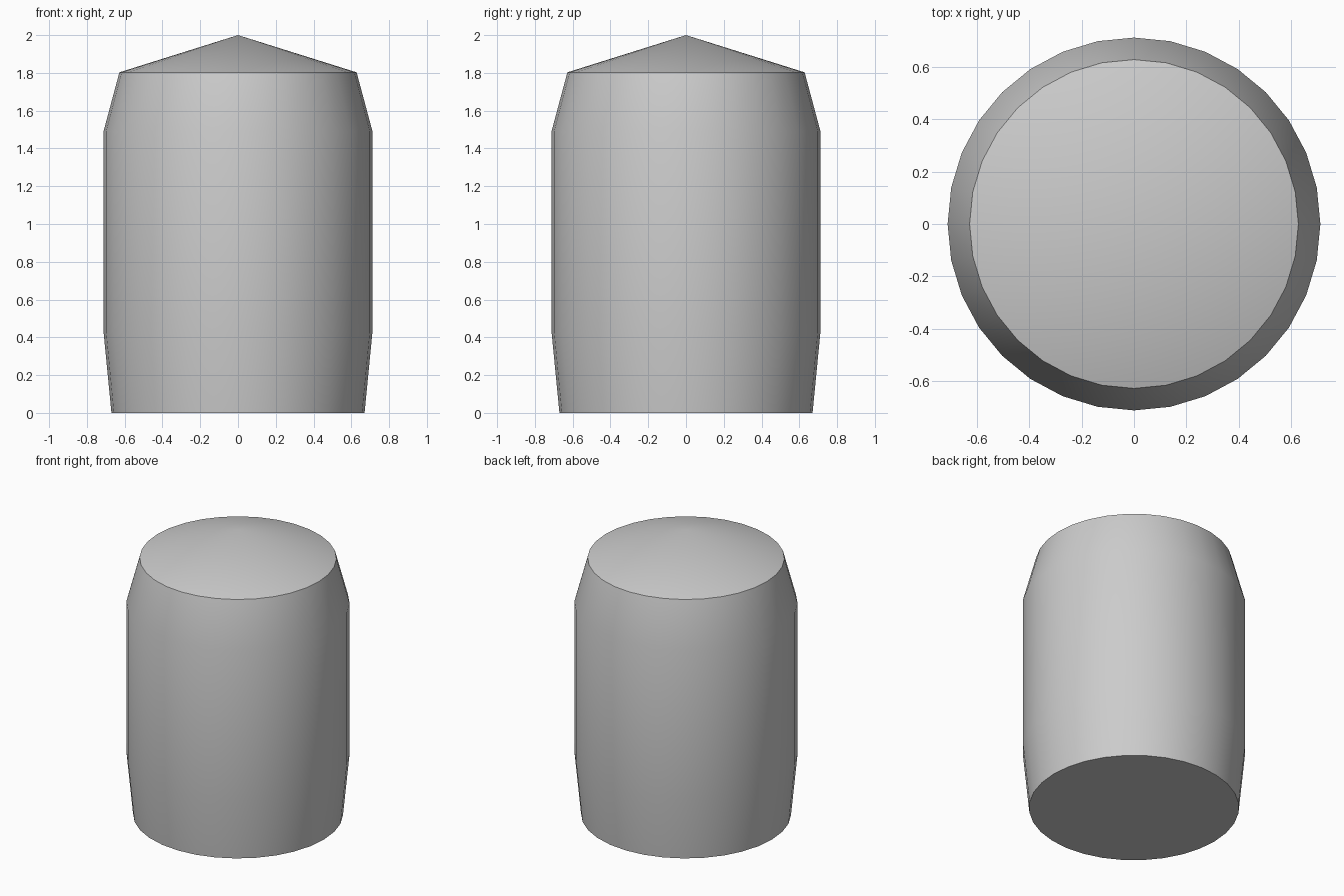
import bpy
import bmesh
import math

cube = bpy.data.objects.get("Cube")
if cube:
    bpy.data.objects.remove(cube, do_unlink=True)

SIDES = 32

grey = bpy.data.materials.new("plain grey")
grey.use_nodes = True
colour = (0.6, 0.6, 0.6, 1)
grey.diffuse_color = colour
grey.node_tree.nodes["Principled BSDF"].inputs["Base Color"].default_value = colour


def ring(bm, radius, z):
    angles = [math.tau * i / SIDES for i in range(SIDES)]
    return [bm.verts.new((radius * math.cos(a), radius * math.sin(a), z)) for a in angles]


# Barrel body: tapered foot, straight wall, tapered shoulder, pointed lid
profile = [(0.67, 0), (0.712, 0.43), (0.712, 1.49), (0.628, 1.803)]
bm = bmesh.new()
rings = [ring(bm, r, z) for r, z in profile]
for low, high in zip(rings, rings[1:]):
    for i in range(SIDES):
        j = (i + 1) % SIDES
        bm.faces.new((low[i], low[j], high[j], high[i]))

# Flat base and shallow cone lid
bm.faces.new(rings[0][::-1])
tip = bm.verts.new((0, 0, 2))
rim = rings[-1]
for i in range(SIDES):
    bm.faces.new((rim[i], rim[(i + 1) % SIDES], tip))

mesh = bpy.data.meshes.new("barrel")
bm.to_mesh(mesh)
bm.free()
mesh.materials.append(grey)
barrel = bpy.data.objects.new("barrel", mesh)
bpy.context.collection.objects.link(barrel)

# Smooth walls and lid, sharp rim and base edge
bpy.ops.object.select_all(action="DESELECT")
barrel.select_set(True)
bpy.context.view_layer.objects.active = barrel
bpy.ops.object.shade_smooth_by_angle(angle=math.radians(30))
